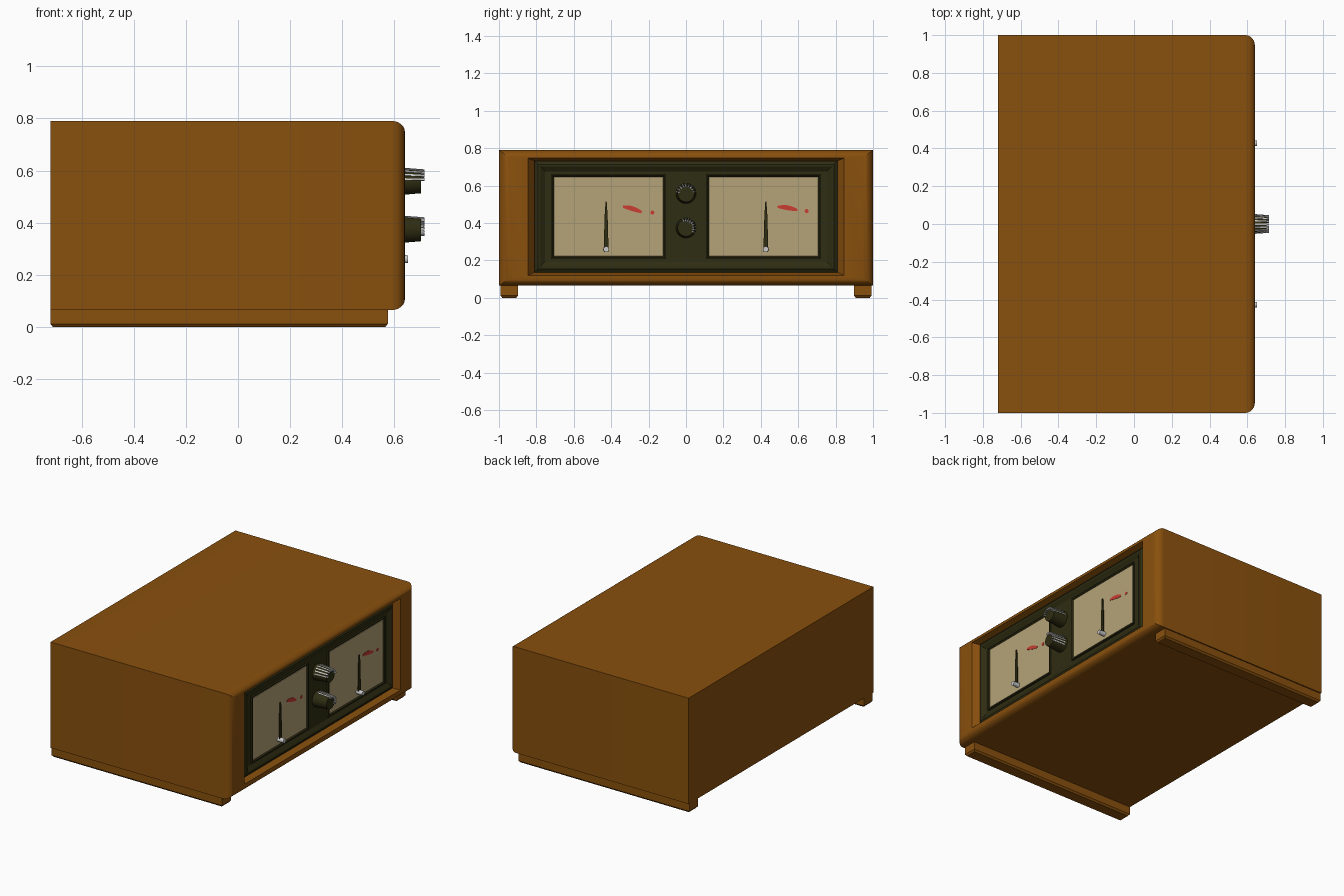
import bpy
import bmesh
from math import sin, cos, pi, radians
from mathutils import Matrix, Vector

if "Cube" in bpy.data.objects:
    bpy.data.objects.remove(bpy.data.objects["Cube"], do_unlink=True)


def material(name, rgb):
    mat = bpy.data.materials.new(name)
    mat.use_nodes = True
    mat.diffuse_color = (*rgb, 1)
    mat.node_tree.nodes["Principled BSDF"].inputs["Base Color"].default_value = (*rgb, 1)
    return mat


wood = material("brown_wood", (0.25, 0.08, 0.004))
dark = material("dark_olive", (0.028, 0.026, 0.006))
cream = material("cream_dial", (0.47, 0.37, 0.19))
red = material("red_mark", (0.6, 0.047, 0.032))
silver = material("silver", (0.6, 0.6, 0.6))


def finish(name, bm, mat, smooth=False):
    bmesh.ops.recalc_face_normals(bm, faces=bm.faces[:])
    mesh = bpy.data.meshes.new(name)
    bm.to_mesh(mesh)
    bm.free()
    mesh.materials.append(mat)
    obj = bpy.data.objects.new(name, mesh)
    bpy.context.collection.objects.link(obj)
    if smooth:
        bpy.ops.object.select_all(action="DESELECT")
        obj.select_set(True)
        bpy.context.view_layer.objects.active = obj
        bpy.ops.object.shade_smooth_by_angle(angle=radians(30))
    return obj


def loft(name, loops, mat, smooth=False):
    """Solid skinned through matching point loops, capped at both ends."""
    bm = bmesh.new()
    rows = [[bm.verts.new(p) for p in loop] for loop in loops]
    n = len(rows[0])
    for a, b in zip(rows, rows[1:]):
        for i in range(n):
            j = (i + 1) % n
            bm.faces.new((a[i], a[j], b[j], b[i]))
    bm.faces.new(rows[0])
    bm.faces.new(rows[-1])
    return finish(name, bm, mat, smooth)


def rect(x, y0, y1, z0, z1):
    return [(x, y0, z0), (x, y1, z0), (x, y1, z1), (x, y0, z1)]


def prism(name, outline, x0, x1, mat):
    """Plate facing +x with a (y, z) outline."""
    return loft(name, [[(x, y, z) for y, z in outline] for x in (x0, x1)], mat)


def cylinder(name, x0, x1, y, z, r0, r1, sides, mat):
    bm = bmesh.new()
    place = Matrix.Translation(((x0 + x1) / 2, y, z)) @ Matrix.Rotation(pi / 2, 4, "Y")
    bmesh.ops.create_cone(bm, cap_ends=True, segments=sides, radius1=r0,
                          radius2=r1, depth=x1 - x0, matrix=place)
    return finish(name, bm, mat, smooth=True)


# Cabinet: rounded front edges and a splayed opening
BACK, FACE, BOTTOM, TOP = -0.72, 0.64, 0.065, 0.79
cabinet = [rect(BACK, -1, 1, BOTTOM, TOP)]
for k in range(7):
    a = k / 6 * pi / 2
    dy, dz = 0.055 * (1 - cos(a)), 0.04 * (1 - cos(a))
    cabinet.append(rect(FACE - 0.05 * (1 - sin(a)), dy - 1, 1 - dy, BOTTOM + dz, TOP - dz))
cabinet.append(rect(FACE, -0.845, 0.845, 0.12, 0.747))
cabinet.append(rect(0.59, -0.81, 0.81, 0.137, 0.732))
loft("cabinet", cabinet, wood, smooth=True)

# Runner feet with chamfered undersides
for side, word in ((-1, "front"), (1, "back")):
    c = side * 0.945
    loft(word + "_foot", [
        [(BACK + i, c - 0.047 + i, z), (0.575 - i, c - 0.047 + i, z),
         (0.575 - i, c + 0.047 - i, z), (BACK + i, c + 0.047 - i, z)]
        for z, i in ((0, 0.01), (0.012, 0), (BOTTOM, 0))], wood)

# Dark panel with a raised bezel
loft("panel", [rect(x, i - 0.81, 0.81 - i, 0.137 + i, 0.732 - i)
               for x, i in ((0.58, 0), (0.603, 0), (0.616, 0.018),
                            (0.616, 0.03), (0.6, 0.055))], dark)

# Meters: frame, dial, marks, needle and pivot
meters = (
    ("front", -0.706, -0.123, -0.427, (-0.337, 0.488), (-0.237, 0.458), (-0.18, 0.456)),
    ("back", 0.123, 0.706, 0.427, (0.49, 0.487), (0.595, 0.469), (0.645, 0.464)),
)
for word, y0, y1, pivot, start, end, dot in meters:
    z0, z1 = 0.223, 0.646
    loft(word + "_meter_frame", [rect(x, y0 - g, y1 + g, z0 - g, z1 + g)
                                 for x, g in ((0.59, 0.016), (0.612, 0.016),
                                              (0.612, 0.008), (0.602, 0))], dark)
    loft(word + "_dial", [rect(x, y0, y1, z0, z1) for x in (0.6, 0.606)], cream)

    # Swept red band with narrowing ends
    a, b = Vector(start), Vector(end)
    side = (b - a).orthogonal().normalized()
    upper, lower = [], []
    for k in range(7):
        t = k / 6
        mid = a.lerp(b, t) + side * 0.004 * sin(pi * t)
        width = 0.006 + 0.007 * sin(pi * t)
        upper.append(mid + side * width)
        lower.append(mid - side * width)
    prism(word + "_red_band", upper + lower[::-1], 0.604, 0.609, red)
    cylinder(word + "_red_dot", 0.604, 0.609, dot[0], dot[1], 0.011, 0.011, 10, red)

    prism(word + "_needle", [(pivot - 0.013, 0.26), (pivot + 0.013, 0.26),
                             (pivot + 0.008, 0.44), (pivot + 0.003, 0.515),
                             (pivot - 0.003, 0.515), (pivot - 0.008, 0.44)],
          0.617, 0.624, dark)
    cylinder(word + "_pivot", 0.6, 0.652, pivot, 0.26, 0.016, 0.015, 16, silver)

# Knobs with silver grip ribs over part of the rim
for word, z, first, last in (("upper", 0.558, 12, 170), ("lower", 0.374, -28, 110)):
    cylinder(word + "_knob", 0.6, 0.702, 0, z, 0.054, 0.045, 32, dark)
    bm = bmesh.new()
    for k in range(9):
        turn = radians(first + (last - first) * k / 8)
        place = (Matrix.Translation((0.665, 0, z)) @ Matrix.Rotation(turn, 4, "X")
                 @ Matrix.Translation((0, 0.044, 0)) @ Matrix.Rotation(-0.08, 4, "Z")
                 @ Matrix.Diagonal((0.1, 0.013, 0.007, 1)))
        bmesh.ops.create_cube(bm, size=1, matrix=place)
    finish(word + "_knob_ribs", bm, silver)
